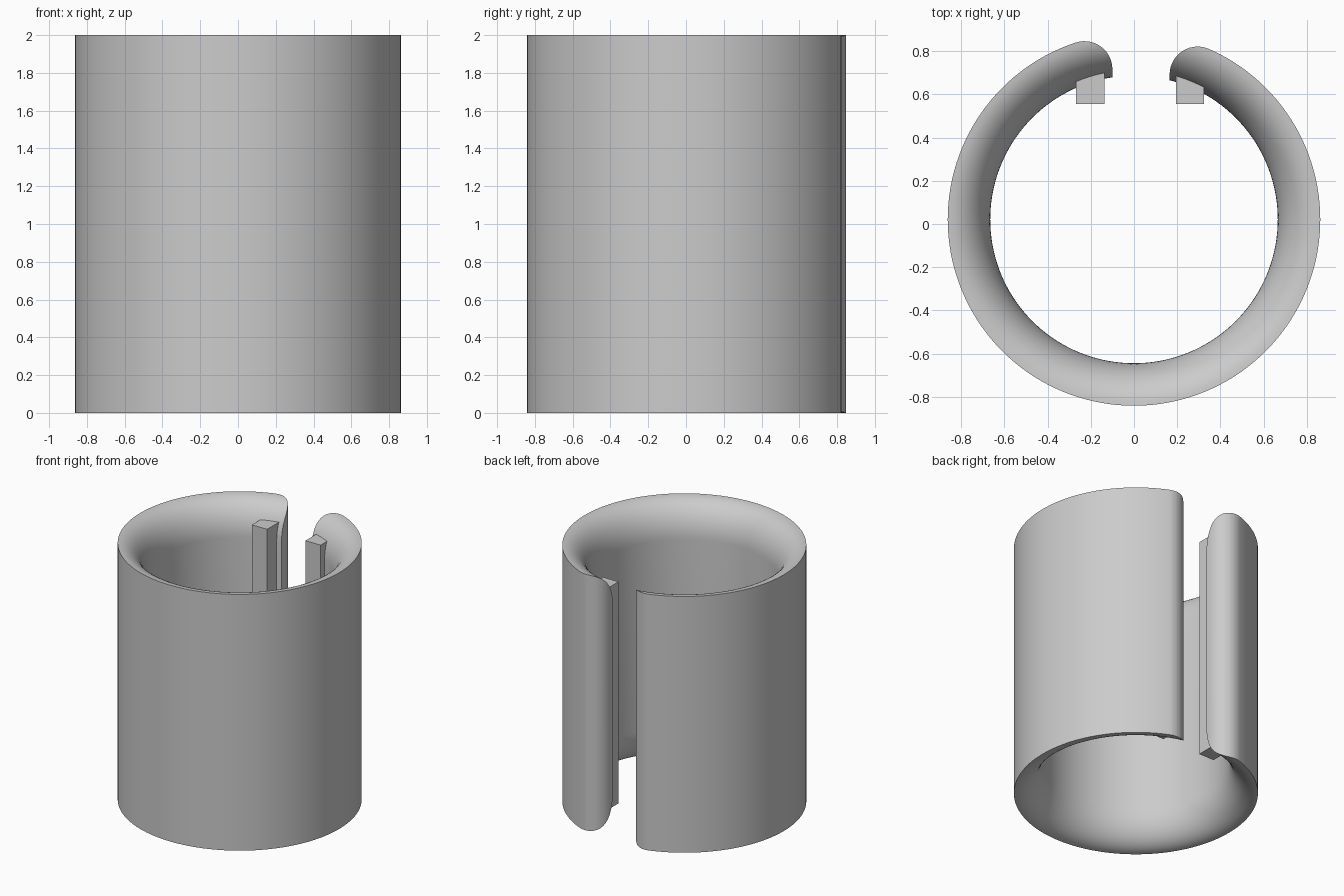
import bpy, bmesh, math
from mathutils import Vector, Matrix

cube = bpy.data.objects.get("Cube")
if cube:
    bpy.data.objects.remove(cube, do_unlink=True)

HEIGHT = 2.0
CENTRE = Vector((0, 0.021))
OUTER, INNER = 0.863, 0.666
FLARE = 0.27          # height of the rounded inner rim
LIP = 0.13            # rounding of the lips beside the slot

grey = bpy.data.materials.new("light_grey")
grey.use_nodes = True
colour = (0.6, 0.6, 0.6, 1)
grey.diffuse_color = colour
grey.node_tree.nodes["Principled BSDF"].inputs["Base Color"].default_value = colour


def add_object(name, bm):
    bmesh.ops.recalc_face_normals(bm, faces=bm.faces)
    mesh = bpy.data.meshes.new(name)
    bm.to_mesh(mesh)
    bm.free()
    mesh.materials.append(grey)
    obj = bpy.data.objects.new(name, mesh)
    bpy.context.collection.objects.link(obj)
    return obj


# Sleeve: revolved wall with an elliptical rounding on both inner rims
def sleeve_profile(steps=14):
    top = []
    for i in range(steps + 1):
        a = math.pi / 2 * i / steps
        r = OUTER - (OUTER - INNER) * math.sin(a)
        top.append((r, HEIGHT - FLARE * (1 - math.cos(a))))
    bottom = [(r, HEIGHT - z) for r, z in reversed(top)]
    return top + bottom


bm = bmesh.new()
points = sleeve_profile()
verts = [bm.verts.new((CENTRE.x + r, CENTRE.y, z)) for r, z in points]
edges = [bm.edges.new((v, verts[(i + 1) % len(verts)])) for i, v in enumerate(verts)]
bmesh.ops.spin(bm, geom=verts + edges, cent=(CENTRE.x, CENTRE.y, 0), axis=(0, 0, 1),
               angle=2 * math.pi, steps=144, use_merge=True)
bmesh.ops.remove_doubles(bm, verts=bm.verts, dist=1e-5)
sleeve = add_object("sleeve", bm)


# Slot: cutter whose sides flare out around the rounded lips
def lip_outline(edge_x, side, steps=14):
    cx = edge_x + side * LIP
    cy = CENTRE.y + math.sqrt((OUTER - LIP) ** 2 - cx ** 2)
    end = math.pi / 2 + math.asin(abs(cx) / (OUTER - LIP))
    arc = [(cx - side * LIP * math.cos(end * i / steps),
            cy + LIP * math.sin(end * i / steps)) for i in range(steps + 1)]
    tip = CENTRE + (Vector(arc[-1]) - CENTRE) * 1.2
    return [(edge_x, 0.4)] + arc + [tuple(tip)]


outline = lip_outline(-0.10, -1) + lip_outline(0.165, 1)[::-1]
bm = bmesh.new()
face = bm.faces.new([bm.verts.new((x, y, -0.2)) for x, y in outline])
extruded = bmesh.ops.extrude_face_region(bm, geom=[face])
bmesh.ops.translate(bm, vec=(0, 0, HEIGHT + 0.4),
                    verts=[g for g in extruded["geom"] if isinstance(g, bmesh.types.BMVert)])
cutter = add_object("slot_cutter", bm)

cut = sleeve.modifiers.new("slot", "BOOLEAN")
cut.operation = "DIFFERENCE"
cut.solver = "EXACT"
cut.object = cutter
bpy.context.view_layer.objects.active = sleeve
sleeve.select_set(True)
bpy.ops.object.modifier_apply(modifier=cut.name)
bpy.data.objects.remove(cutter, do_unlink=True)
bpy.ops.object.shade_smooth_by_angle(angle=math.radians(30))

# Rails: square bars on the inner wall beside the slot
for name, x0, x1 in (("right_rail", -0.268, -0.137), ("left_rail", 0.194, 0.325)):
    low, high = Vector((x0, 0.555, 0.135)), Vector((x1, 0.70, HEIGHT - 0.135))
    bm = bmesh.new()
    bmesh.ops.create_cube(bm, size=1, matrix=Matrix.Translation((low + high) / 2)
                          @ Matrix.Diagonal((high - low).to_4d()))
    for v in bm.verts:
        v.co = Vector([low[i] if v.co[i] < (low[i] + high[i]) / 2 else high[i] for i in range(3)])
    add_object(name, bm)
